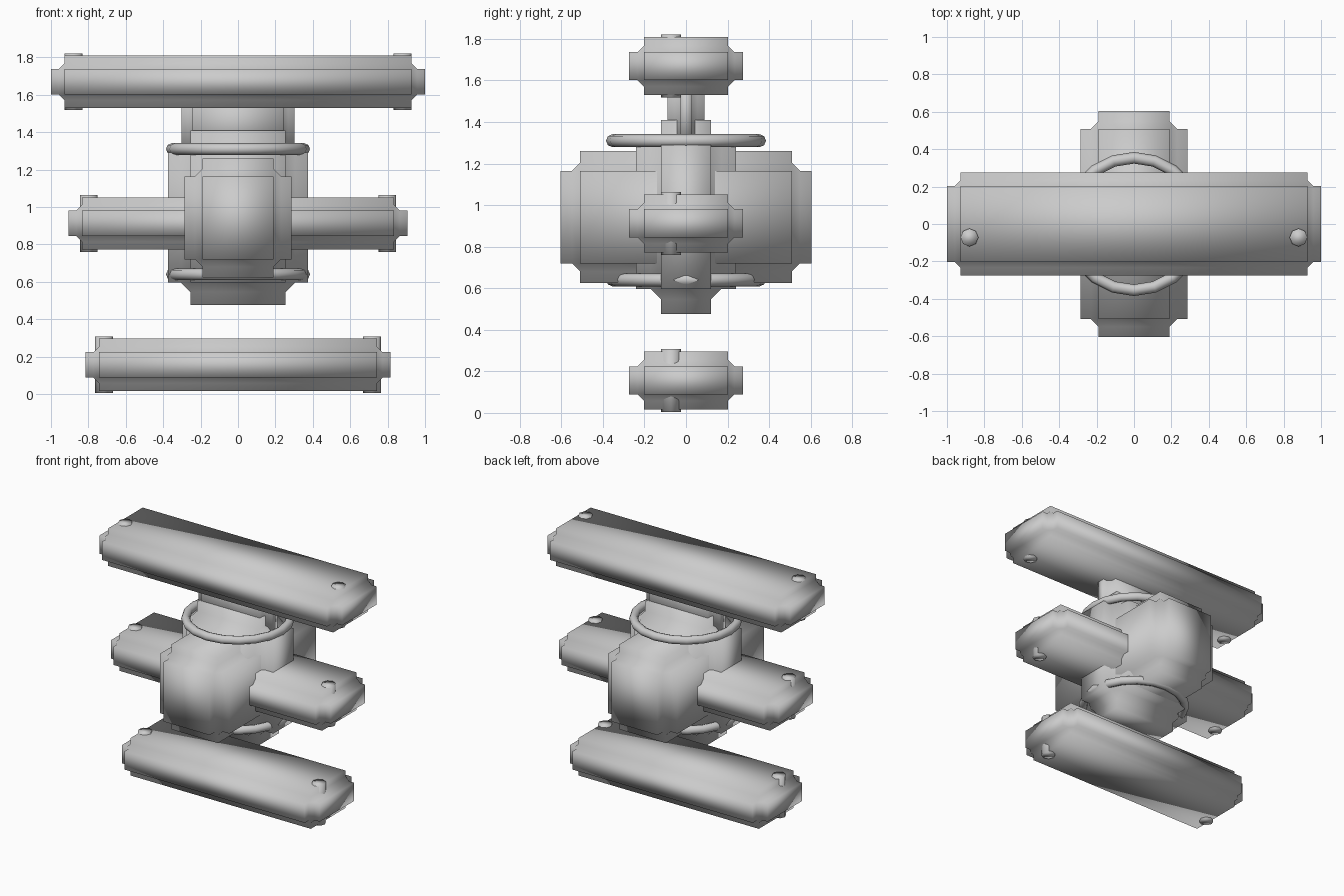
import bpy, bmesh, math

if "Cube" in bpy.data.objects:
    bpy.data.objects.remove(bpy.data.objects["Cube"])


def finish(name, bm):
    me = bpy.data.meshes.new(name)
    for f in bm.faces:
        f.smooth = True
    bm.to_mesh(me)
    bm.free()
    ob = bpy.data.objects.new(name, me)
    bpy.context.collection.objects.link(ob)
    return ob


def coved_box(name, half, z, bevel):
    """Box whose edges are cut with a concave, notched bevel."""
    bm = bmesh.new()
    bmesh.ops.create_cube(bm, size=2)
    for v in bm.verts:
        v.co = (v.co.x * half[0], v.co.y * half[1], v.co.z * half[2])
    bmesh.ops.bevel(bm, geom=bm.edges[:], offset=bevel, offset_type='OFFSET',
                    segments=3, profile=0.0, affect='EDGES', clamp_overlap=True)
    bmesh.ops.translate(bm, verts=bm.verts[:], vec=(0, 0, z))
    return finish(name, bm)


def peg(name, x, y, z):
    bm = bmesh.new()
    bmesh.ops.create_cone(bm, cap_ends=True, segments=8, radius1=0.048,
                          radius2=0.048, depth=0.303)
    bmesh.ops.translate(bm, verts=bm.verts[:], vec=(x, y, z))
    return finish(name, bm)


def ring(name, z):
    bpy.ops.mesh.primitive_torus_add(major_segments=20, minor_segments=8,
                                     major_radius=0.354, minor_radius=0.031,
                                     location=(0, 0, z))
    ob = bpy.context.object
    ob.name = name
    bpy.ops.object.shade_smooth()


# Three planks, each pinned by a peg near both ends
for label, hx, px, z in (("bottom", 0.815, 0.717, 0.156),
                         ("middle", 0.907, 0.798, 0.912),
                         ("top", 1.0, 0.88, 1.669)):
    coved_box(label + "_plank", (hx, 0.275, 0.14), z, 0.072)
    for side, s in (("left", -1), ("right", 1)):
        peg(f"{label}_{side}_peg", s * px, -0.072, z)

# Central body, cross block and neck under the top plank
coved_box("core_block", (0.375, 0.24, 0.467), 0.943, 0.12)
coved_box("cross_block", (0.286, 0.605, 0.318), 0.942, 0.096)
coved_box("neck", (0.303, 0.09, 0.23), 1.45, 0.06)

# Binding rings
ring("upper_ring", 1.31)
ring("lower_ring", 0.64)
